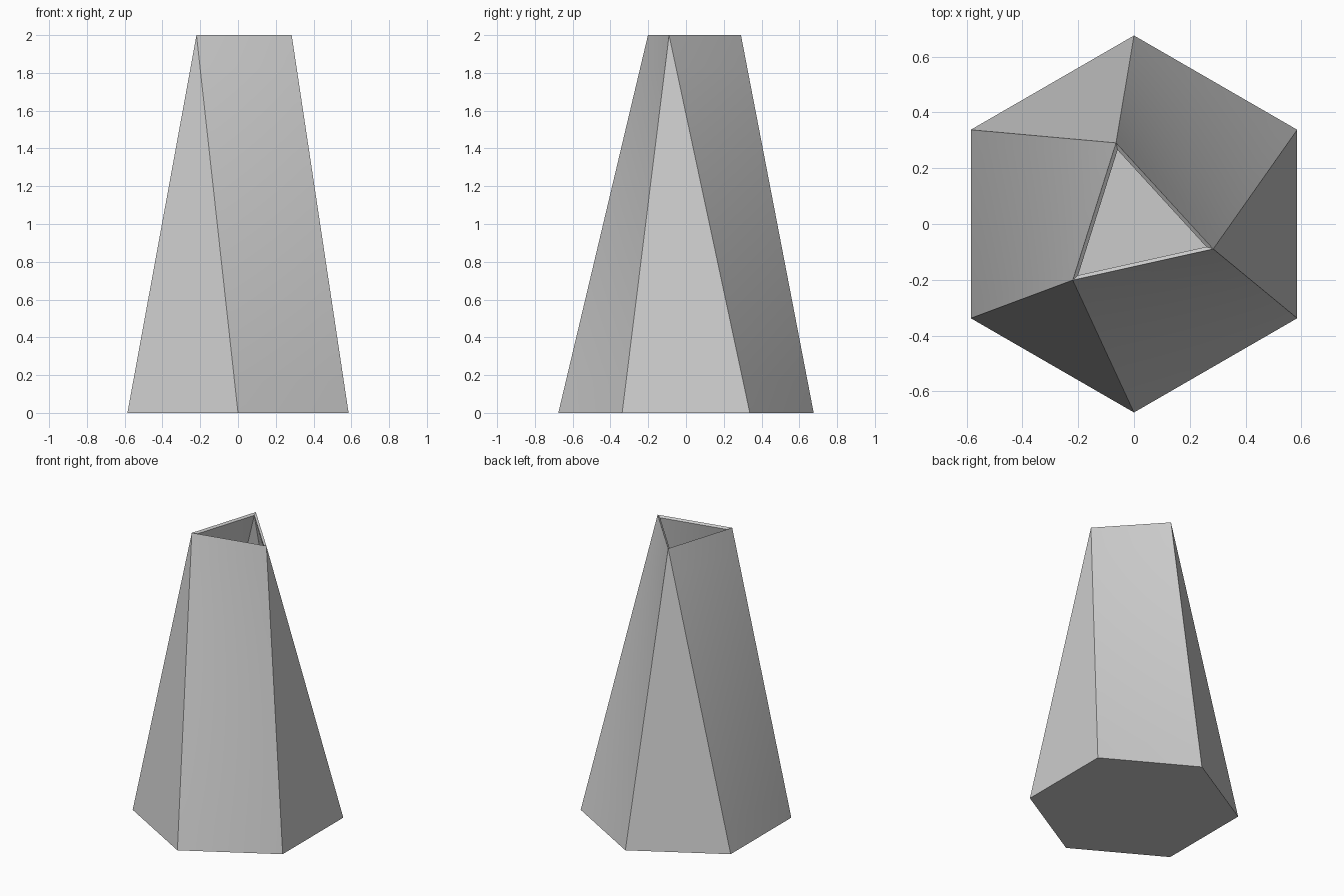
import bpy
import bmesh
from math import radians
from mathutils import Matrix, Vector

cube = bpy.data.objects.get("Cube")
if cube:
    bpy.data.objects.remove(cube, do_unlink=True)

STEPS = 12


def ring(count, radius, start, z):
    """Corners of a regular polygon, counterclockwise."""
    return [Matrix.Rotation(radians(start + 360 * i / count), 3, 'Z') @ Vector((radius, 0, z))
            for i in range(count)]


def ruled_patch(bm, a, b, c, d, cols, rows):
    """Ruled surface between lower edge a-b and upper edge c-d."""
    grid = []
    for r in range(rows + 1):
        left, right = a.lerp(c, r / rows), b.lerp(d, r / rows)
        grid.append([bm.verts.new(left.lerp(right, k / cols)) for k in range(cols + 1)])
    for r in range(rows):
        for k in range(cols):
            bm.faces.new((grid[r][k], grid[r][k + 1], grid[r + 1][k + 1], grid[r + 1][k]))


def wall(bm, base, top):
    """Hexagon base to turned triangle top: flat triangles between twisted panels."""
    for j in range(6):
        k = (j + 1) % 6
        ruled_patch(bm, base[j], base[k], top[j // 2], top[k // 2],
                    STEPS if j % 2 else 1, STEPS)


bm = bmesh.new()

# Outer and inner walls
outer_top = ring(3, 0.298, 102.5, 2.0)
inner_top = ring(3, 0.272, 102.5, 1.988)
wall(bm, ring(6, 0.676, 90, 0), outer_top)
wall(bm, ring(6, 0.66, 90, 0.015), inner_top)

# Bevelled rim joining the walls
for i in range(3):
    k = (i + 1) % 3
    ruled_patch(bm, outer_top[i], outer_top[k], inner_top[i], inner_top[k], STEPS, 1)

# Underside and inner floor close the two open hexagons
bmesh.ops.remove_doubles(bm, verts=bm.verts[:], dist=0.0005)
bmesh.ops.holes_fill(bm, edges=[e for e in bm.edges if e.is_boundary], sides=0)
bmesh.ops.recalc_face_normals(bm, faces=bm.faces[:])

mesh = bpy.data.meshes.new("vase")
bm.to_mesh(mesh)
bm.free()
vase = bpy.data.objects.new("vase", mesh)
bpy.context.collection.objects.link(vase)

# Plain grey material
grey = bpy.data.materials.new("light_grey")
grey.use_nodes = True
colour = (0.6, 0.6, 0.6, 1)
grey.diffuse_color = colour
grey.node_tree.nodes["Principled BSDF"].inputs["Base Color"].default_value = colour
mesh.materials.append(grey)

# Smooth twisted panels, crisp creases
bpy.ops.object.select_all(action='DESELECT')
vase.select_set(True)
bpy.context.view_layer.objects.active = vase
bpy.ops.object.shade_smooth_by_angle(angle=radians(20))
